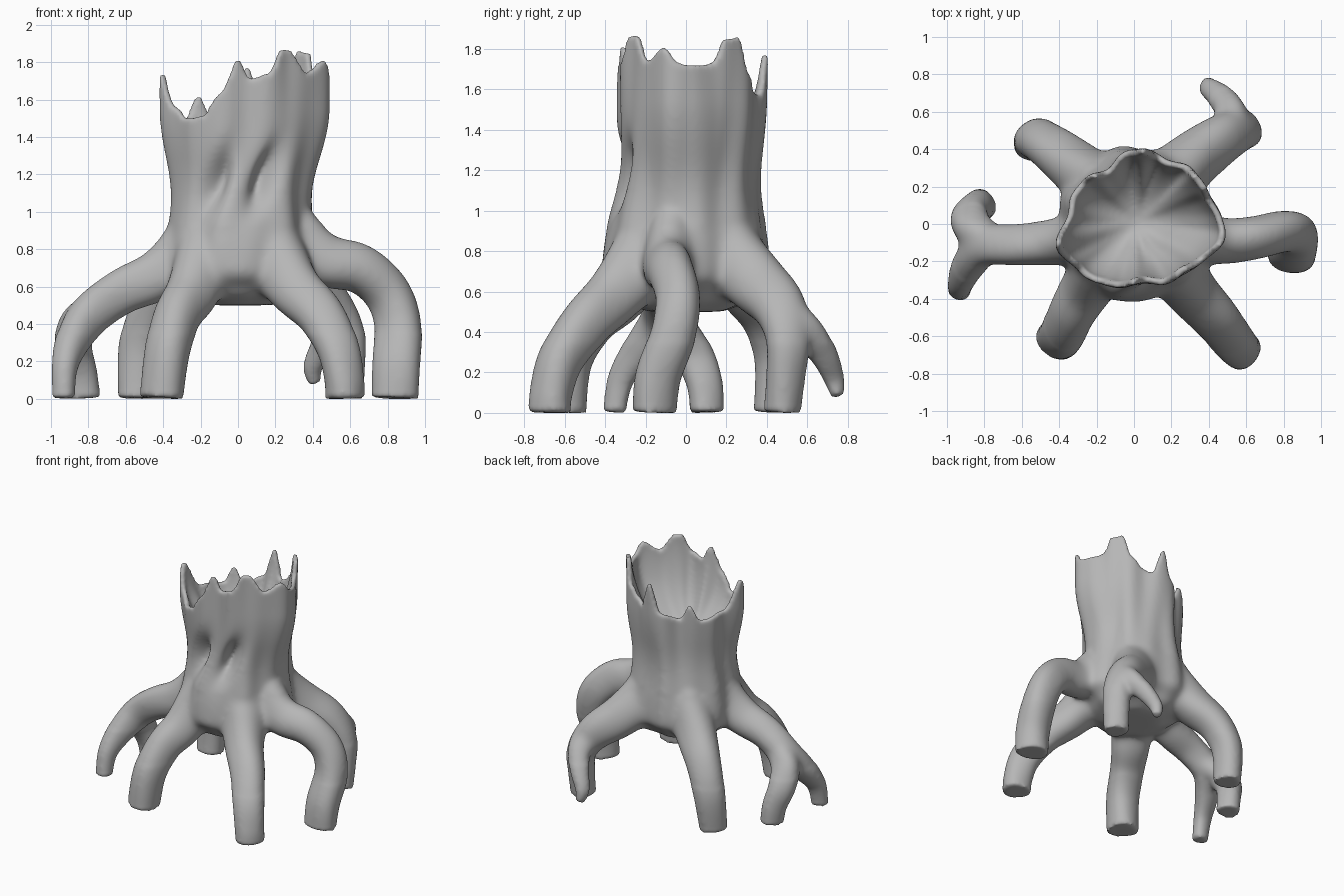
import bpy, bmesh, math
from mathutils import Vector

cube = bpy.data.objects.get("Cube")
if cube:
    bpy.data.objects.remove(cube, do_unlink=True)

GREY = (0.47, 0.47, 0.47, 1)
bark = bpy.data.materials.new("grey_bark")
bark.use_nodes = True
bark.diffuse_color = GREY
bark.node_tree.nodes["Principled BSDF"].inputs["Base Color"].default_value = GREY

bm = bmesh.new()


def blend(points, value):
    """Eased interpolation through (position, value) pairs."""
    for (a, va), (b, vb) in zip(points, points[1:]):
        if value <= b:
            t = min(max((value - a) / (b - a), 0), 1)
            return va + (vb - va) * t * t * (3 - 2 * t)
    return points[-1][1]


def loft(rings):
    """Closed skin over a list of equal rings of points."""
    rows = [[bm.verts.new(p) for p in ring] for ring in rings]
    n = len(rows[0])
    for low, high in zip(rows, rows[1:]):
        for i in range(n):
            j = (i + 1) % n
            bm.faces.new((low[i], low[j], high[j], high[i]))
    bm.faces.new(rows[0][::-1])
    bm.faces.new(rows[-1])


# Hollow trunk: broken rim height, rim outline and body radius
RIM_HEIGHT = [(0, 1.72), (15, 1.73), (25, 1.85), (38, 1.86), (48, 1.68), (62, 1.6), (73, 1.57),
              (87, 1.78), (101, 1.55), (125, 1.5), (137, 1.62), (149, 1.5), (182, 1.53),
              (197, 1.74), (212, 1.56), (222, 1.5), (236, 1.51), (250, 1.63), (265, 1.82),
              (276, 1.71), (291, 1.74), (304, 1.87), (311, 1.87), (327, 1.74), (342, 1.81),
              (352, 1.73), (360, 1.72)]
RIM_RADIUS = [(0, .44), (20, .4), (60, .36), (87, .37), (124, .33), (170, .39), (203, .46),
              (223, .44), (265, .36), (306, .375), (343, .46), (360, .44)]
BODY = [(.5, .2), (.56, .32), (.68, .415), (1.3, .338)]
COLUMNS, OUTER, INNER = 160, 60, 24
FLOOR = 1.22


def trunk_point(angle, z, inset=0.0, shrink=1.0):
    a = math.radians(angle)
    w = blend([(.9, 0), (1.55, 1)], z)
    r = blend(BODY, z) * (1 - w) + blend(RIM_RADIUS, angle) * w
    # twisting bark ridges
    r += .011 * math.sin(7 * a + 1.5 * z) + .006 * math.sin(12 * a - 2 * z + 1)
    # two slanted hollows on the front
    x = r * math.cos(a)
    if math.sin(a) < 0:
        for start, slant in ((-.18, .24), (.055, .3)):
            across = (x - start - (z - .95) * slant) / .06
            r -= .11 * math.exp(-across ** 2 - ((z - 1.17) / .15) ** 2)
    r = (r - inset) * shrink
    return Vector((r * math.cos(a) + .01 + .02 * w, r * math.sin(a) + .03 * w, z))


angles = [360 * i / COLUMNS for i in range(COLUMNS)]
rings = []
for k in range(OUTER + 1):
    t = k / OUTER
    rings.append([trunk_point(a, .5 + t * (blend(RIM_HEIGHT, a) - .5)) for a in angles])
# bowl-shaped inside
for k in range(INNER):
    t = math.sin(math.pi / 2 * k / INNER)
    rings.append([trunk_point(a, blend(RIM_HEIGHT, a) * (1 - t) + FLOOR * t, .036,
                              (1 - t ** 1.7) ** .5) for a in angles])
loft(rings)


# Roots: tapering tubes along smooth paths of (x, y, z, radius)
def spline(p, i, t):
    a, b, c, d = (p[min(max(i + k, 0), len(p) - 1)] for k in (-1, 0, 1, 2))
    return .5 * (2 * b + (c - a) * t + (2 * a - 5 * b + 4 * c - d) * t ** 2
                 + (3 * b - a - 3 * c + d) * t ** 3)


def add_root(*path, squash=1.0, sides=24, steps=8):
    p = [Vector(q) for q in path]
    line = [spline(p, i, k / steps) for i in range(len(p) - 1) for k in range(steps)] + [p[-1]]
    rings = []
    for i, q in enumerate(line):
        ahead = (line[min(i + 1, len(line) - 1)] - line[max(i - 1, 0)]).to_3d().normalized()
        side = ahead.cross(Vector((-p[-1].y, p[-1].x, 0)).normalized()).normalized()
        other = ahead.cross(side) * squash
        ring = []
        for s in range(sides):
            a = math.tau * s / sides
            r = q.w * (1 + .05 * math.sin(3 * a + i * .12))
            v = q.to_3d() + r * (side * math.cos(a) + other * math.sin(a))
            v.z = max(v.z, 0)
            ring.append(v)
        rings.append(ring)
    loft(rings)


# front roots
add_root((.15, -.13, .98, .13), (.21, -.22, .75, .17), (.31, -.36, .58, .145),
         (.44, -.5, .445, .13), (.53, -.62, .27, .115), (.565, -.665, .1, .107),
         (.57, -.67, 0, .105))
add_root((-.14, -.14, .98, .13), (-.18, -.22, .75, .16), (-.25, -.34, .57, .145),
         (-.325, -.47, .45, .13), (-.375, -.58, .26, .122), (-.405, -.61, 0, .117))
# side root on the +x side
add_root((.2, -.01, 1.06, .14), (.3, -.06, .86, .16), (.46, -.09, .735, .145),
         (.65, -.07, .695, .135), (.8, -.035, .565, .13), (.86, -.06, .39, .13),
         (.85, -.14, .18, .13), (.84, -.16, 0, .125), squash=.87)
# back root with a hanging branch
add_root((.13, .15, 1.0, .14), (.2, .23, .78, .17), (.32, .35, .64, .155), (.47, .46, .52, .135),
         (.57, .5, .36, .11), (.58, .49, .18, .098), (.57, .475, 0, .092))
add_root((.5, .46, .5, .11), (.52, .59, .41, .09), (.46, .68, .29, .07),
         (.4, .73, .17, .053), (.41, .75, .08, .035))
# other back root
add_root((-.13, .15, 1.0, .13), (-.2, .22, .78, .16), (-.31, .3, .63, .15), (-.44, .4, .48, .13),
         (-.52, .45, .28, .115), (-.54, .43, 0, .1))
# forked root on the -x side
add_root((-.18, -.03, 1.02, .13), (-.27, -.07, .79, .16), (-.43, -.1, .655, .14),
         (-.62, -.115, .575, .125), (-.79, -.12, .455, .118), (-.88, -.22, .32, .098),
         (-.925, -.32, .17, .073), (-.93, -.355, 0, .062), squash=.9)
add_root((-.72, -.12, .5, .1), (-.85, -.04, .4, .108), (-.875, .04, .28, .1),
         (-.84, .09, .14, .09), (-.82, .1, 0, .085))

# Fuse everything into one skin
bmesh.ops.recalc_face_normals(bm, faces=bm.faces[:])
mesh = bpy.data.meshes.new("raw_stump")
bm.to_mesh(mesh)
bm.free()
stump = bpy.data.objects.new("tree_stump", mesh)
bpy.context.scene.collection.objects.link(stump)
fuse = stump.modifiers.new("fuse", 'REMESH')
fuse.mode = 'VOXEL'
fuse.voxel_size = .013
graph = bpy.context.evaluated_depsgraph_get()
skin = bpy.data.meshes.new_from_object(stump.evaluated_get(graph))
stump.modifiers.clear()
stump.data = skin
bpy.data.meshes.remove(mesh)

# Soften: lightly on the trunk, strongly where roots join, feet stay flat
bm = bmesh.new()
bm.from_mesh(skin)


def soften(low, high, rounds):
    verts = [v for v in bm.verts if low < v.co.z < high]
    for _ in range(rounds):
        bmesh.ops.smooth_vert(bm, verts=verts, factor=.5, use_axis_x=True,
                              use_axis_y=True, use_axis_z=True)


soften(-1, 3, 5)
soften(.35, .92, 22)
soften(.04, 1.1, 5)
for face in bm.faces:
    face.smooth = True
    face.material_index = 0
bm.to_mesh(skin)
bm.free()
skin.name = "tree_stump"
skin.materials.clear()
skin.materials.append(bark)
